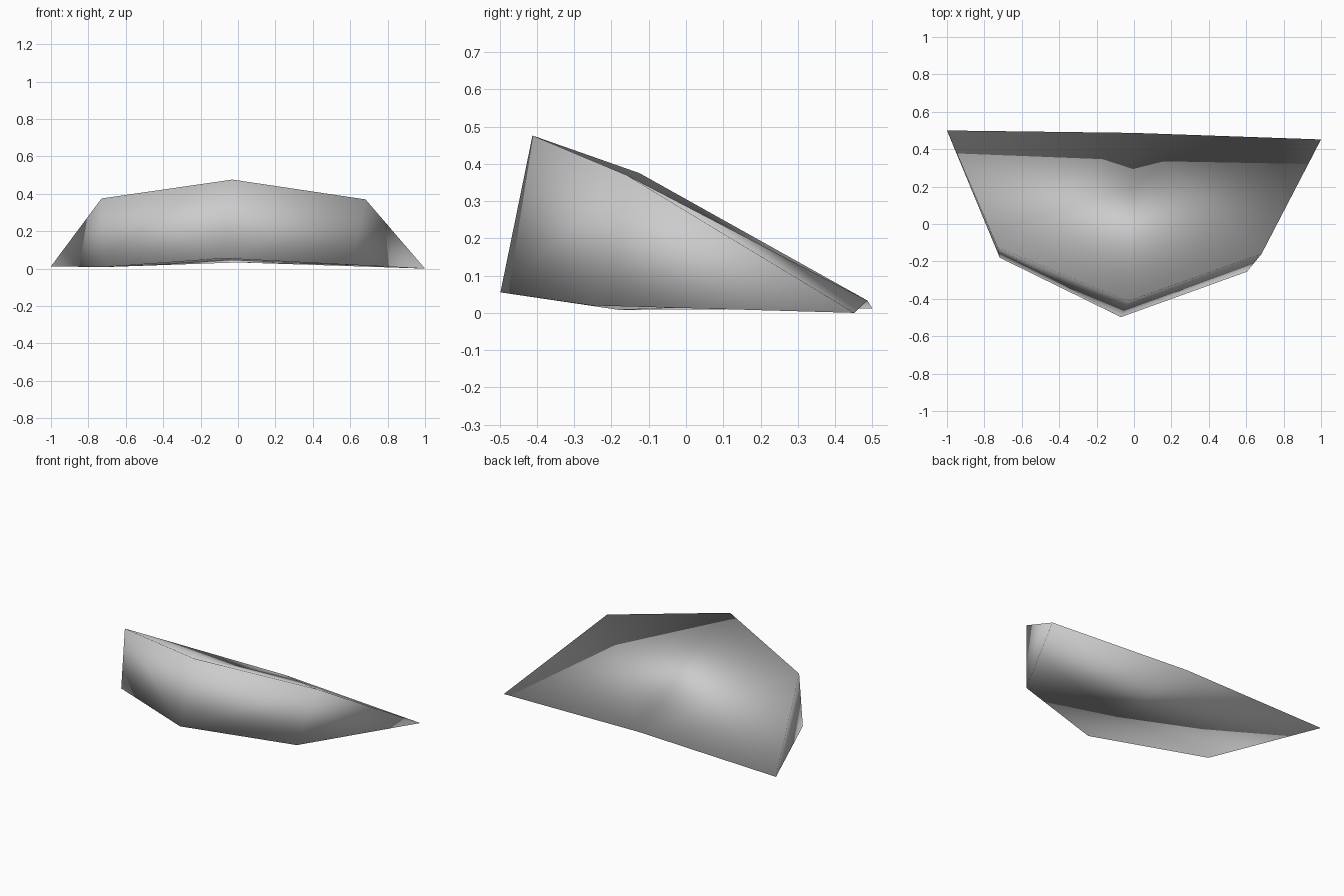
import bpy
import bmesh

cube = bpy.data.objects.get("Cube")
if cube:
    bpy.data.objects.remove(cube, do_unlink=True)

# One plain grey for the whole body
grey = bpy.data.materials.new("light grey")
grey.use_nodes = True
colour = (0.6, 0.6, 0.6, 1)
grey.diffuse_color = colour
grey.node_tree.nodes["Principled BSDF"].inputs["Base Color"].default_value = colour

# Three edge rows, each running from right (-x) through the middle to left (+x)
top_row = [(-0.73, -0.125, 0.375), (-0.03, -0.412, 0.476), (0.682, -0.16, 0.37)]
bottom_row = [(-0.718, -0.18, 0.008), (-0.07, -0.498, 0.055), (0.604, -0.255, 0.02)]
back_row = [(-1.0, 0.5, 0.012), (0.0, 0.487, 0.033), (1.0, 0.452, 0.0)]

bm = bmesh.new()
top, bottom, back = [[bm.verts.new(p) for p in row]
                     for row in (top_row, bottom_row, back_row)]
for side in (0, 2):
    # Front wall
    bm.faces.new((top[side], top[1], bottom[1], bottom[side]))
    # Sloping top and underside, fanned out from the middle of the back edge
    for row in (top, bottom):
        bm.faces.new((back[1], row[1], row[side]))
        bm.faces.new((back[1], row[side], back[side]))
    # Triangular end
    bm.faces.new((top[side], bottom[side], back[side]))
bmesh.ops.recalc_face_normals(bm, faces=bm.faces[:])
for face in bm.faces:
    face.smooth = True

mesh = bpy.data.meshes.new("wedge_body")
bm.to_mesh(mesh)
bm.free()
mesh.materials.append(grey)
bpy.context.collection.objects.link(bpy.data.objects.new("wedge_body", mesh))
